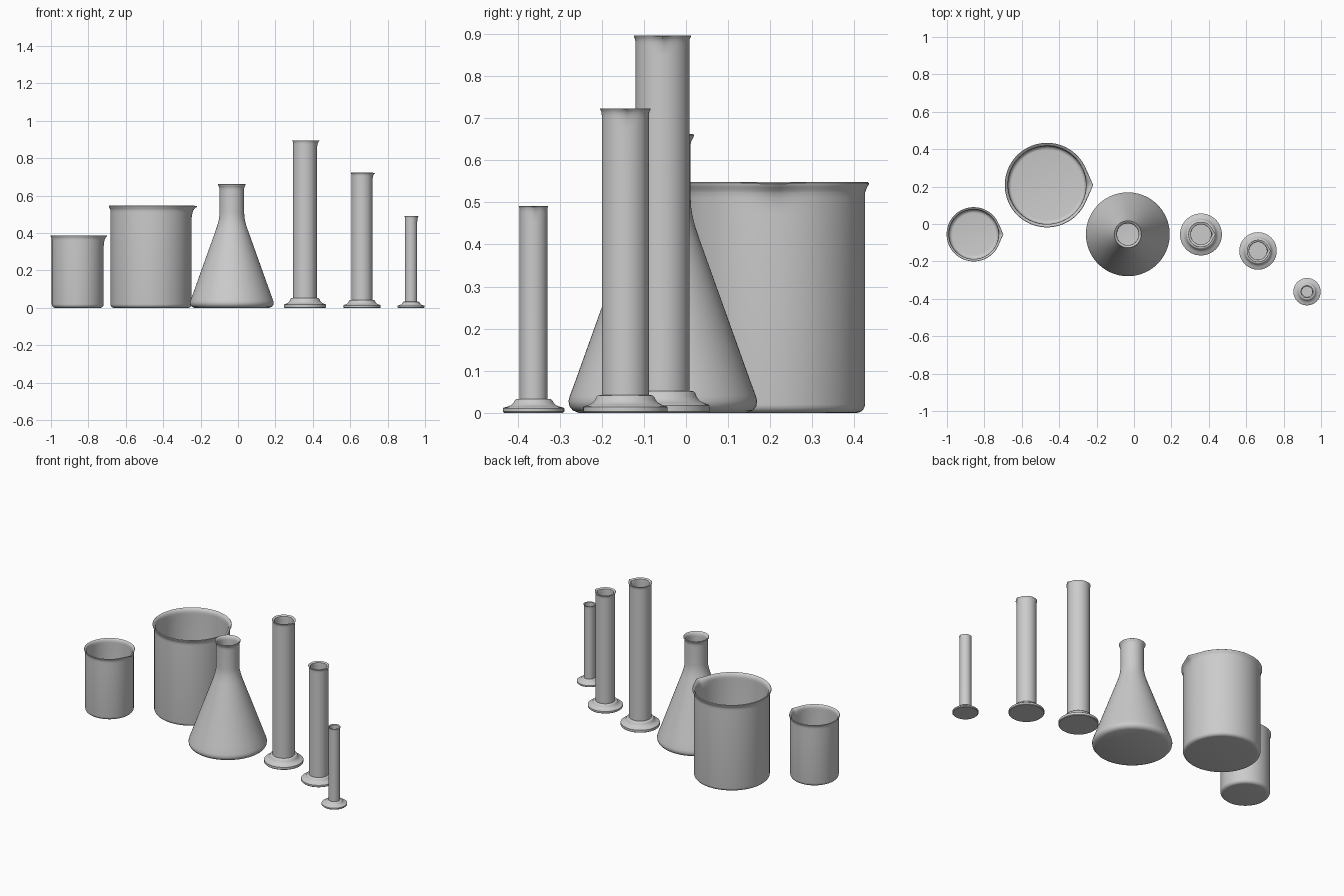
import bpy, bmesh, math

if "Cube" in bpy.data.objects:
    bpy.data.objects.remove(bpy.data.objects["Cube"])

SEG = 96


def lathe(name, profile, loc, height=0, rim=0, tip=0, depth=0.1):
    """Revolve (r, z) points; a tip radius above the rim radius pulls a spout on +x."""
    bm = bmesh.new()
    w = math.acos(rim / tip) if tip else 0
    rings = []
    for r, z in profile:
        if r == 0:
            rings.append([bm.verts.new((0, 0, z))])
            continue
        ring = []
        for i in range(SEG):
            a = 2 * math.pi * i / SEG
            rr, zz = r, z
            d = abs((a + math.pi) % (2 * math.pi) - math.pi)
            if tip and d < w:
                f = max(0, (z - height + depth) / depth) ** 2
                rr = r * (1 + (1 / math.cos(w - d) - 1) * f)
                zz = z - 0.12 * (tip - rim) * f * (1 - d / w)
            ring.append(bm.verts.new((rr * math.cos(a), rr * math.sin(a), zz)))
        rings.append(ring)
    for p, q in zip(rings, rings[1:]):
        for i in range(SEG):
            j = (i + 1) % SEG
            if len(p) == 1:
                bm.faces.new((p[0], q[i], q[j]))
            elif len(q) == 1:
                bm.faces.new((p[i], p[j], q[0]))
            else:
                bm.faces.new((p[i], p[j], q[j], q[i]))
    bmesh.ops.recalc_face_normals(bm, faces=bm.faces)
    me = bpy.data.meshes.new(name)
    bm.to_mesh(me)
    bm.free()
    ob = bpy.data.objects.new(name, me)
    bpy.context.collection.objects.link(ob)
    ob.location = loc
    bpy.ops.object.select_all(action='DESELECT')
    ob.select_set(True)
    bpy.context.view_layer.objects.active = ob
    bpy.ops.object.shade_smooth_by_angle(angle=math.radians(40))
    return ob


def fillet(r, z, c, steps=5):
    """Rounded outer bottom corner, from the floor to the wall."""
    return [(r - c + c * math.sin(t), z + c - c * math.cos(t))
            for t in (math.pi / 2 * k / steps for k in range(steps + 1))]


def lip(r, rim, h, t):
    """Flared rim: up the outer wall, over the rounded edge, down the inner wall."""
    k = rim - r
    depth = 5 * k + 0.03
    up = [(r, h - depth * (1 - i / 6)) for i in range(5)]
    over = [(r + 0.2 * k, h - 2.2 * k), (r + 0.6 * k, h - 1.3 * k),
            (rim, h - 0.6 * k), (rim, h - 0.25 * k), (rim - 0.3 * k, h),
            (rim - 0.3 * k - t * 0.6, h - 0.2 * k), (r + 0.2 * k - t, h - 1.3 * k)]
    down = [(r - t, z) for _, z in reversed(up)]
    return up + over + down, depth


def beaker(name, x, y, r, rim, tip, h, t):
    edge, depth = lip(r, rim, h, t)
    inner = [(a, b + t) for a, b in reversed(fillet(r - t, 0, 0.02))]
    prof = [(0, 0)] + fillet(r, 0, 0.02) + edge + inner + [(0, t)]
    lathe(name, prof, (x, y, 0), h, rim, tip, depth)


def cylinder(name, x, y, base, r, rim, tip, h, foot):
    # Tube
    t = r * 0.16
    edge, depth = lip(r, rim, h, t)
    prof = [(0, 0.3 * foot), (r, 0.3 * foot)] + edge + [(r - t, foot), (0, foot)]
    lathe(name + "_tube", prof, (x, y, 0), h, rim, tip, depth)
    # Stepped foot with a concave flare up to the collar
    s = base - r
    prof = [(0, 0), (base - 0.003, 0), (base, 0.003), (base, 0.33 * foot),
            (base - 0.06 * s, 0.38 * foot), (r + 0.7 * s, 0.46 * foot),
            (r + 0.5 * s, 0.56 * foot), (r + 0.37 * s, 0.72 * foot),
            (r + 0.29 * s, 0.9 * foot), (r + 0.22 * s, 0.98 * foot),
            (r + 0.12 * s, foot), (r - 0.001, foot)]
    lathe(name + "_foot", prof, (x, y, 0))


# Beakers
beaker("small_beaker", -0.857, -0.055, 0.139, 0.145, 0.159, 0.388, 0.007)
beaker("large_beaker", -0.465, 0.208, 0.217, 0.226, 0.248, 0.548, 0.009)

# Conical flask
edge, _ = lip(0.066, 0.074, 0.662, 0.008)
shell = [(0.066, 0.51), (0.067, 0.49), (0.070, 0.47), (0.076, 0.445), (0.085, 0.418)]
body = [(0.208, 0.075), (0.221, 0.04), (0.224, 0.028), (0.222, 0.016), (0.214, 0.006), (0.2, 0)]
outer = [(0, 0)] + body[::-1] + shell[::-1]
inner = [(r - 0.008, z) for r, z in shell + body[:4]] + [(0.2, 0.009), (0, 0.009)]
lathe("conical_flask", outer + edge + inner, (-0.033, -0.055, 0))

# Measuring cylinders
cylinder("large_cylinder", 0.358, -0.056, 0.112, 0.064, 0.068, 0.079, 0.896, 0.052)
cylinder("medium_cylinder", 0.663, -0.144, 0.100, 0.056, 0.060, 0.069, 0.723, 0.042)
cylinder("small_cylinder", 0.925, -0.362, 0.073, 0.033, 0.035, 0.040, 0.491, 0.033)
